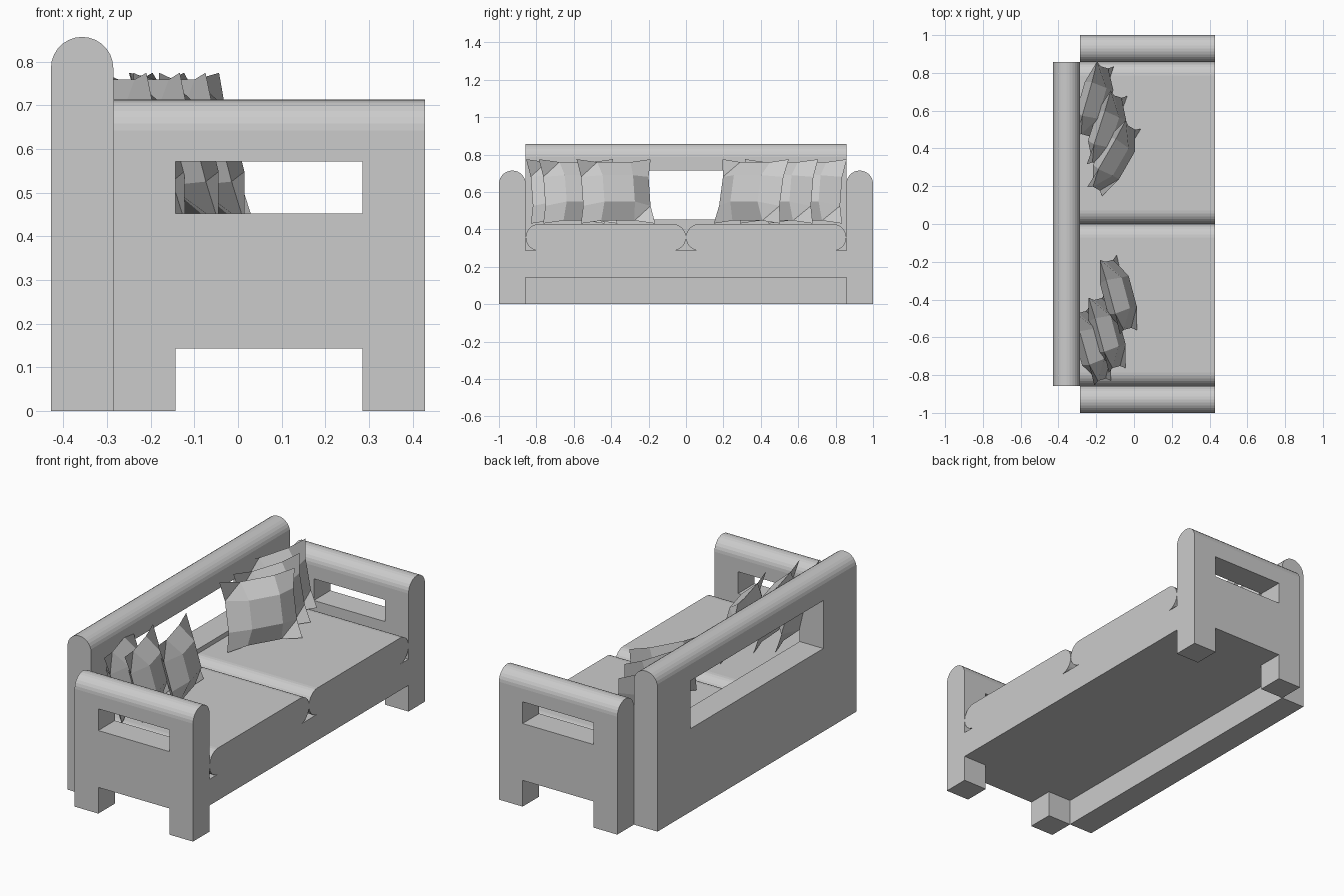
import bpy, bmesh
from math import sin, cos, pi, radians
from mathutils import Matrix

if "Cube" in bpy.data.objects:
    bpy.data.objects.remove(bpy.data.objects["Cube"])

U = 1 / 7          # the design sits on a grid of one seventh
R = U / 2


def finish(name, bm):
    bmesh.ops.recalc_face_normals(bm, faces=bm.faces)
    me = bpy.data.meshes.new(name)
    bm.to_mesh(me)
    bm.free()
    ob = bpy.data.objects.new(name, me)
    bpy.context.collection.objects.link(ob)
    return ob


def prism(name, profile, lo, hi):
    """Extrude a (y, z) profile along x."""
    bm = bmesh.new()
    face = bm.faces.new([bm.verts.new((lo, y, z)) for y, z in profile])
    new = bmesh.ops.extrude_face_region(bm, geom=[face])["geom"]
    bmesh.ops.translate(bm, vec=(hi - lo, 0, 0),
                        verts=[v for v in new if isinstance(v, bmesh.types.BMVert)])
    return finish(name, bm)


def box(name, x, y, z):
    return prism(name, [(y[0], z[0]), (y[1], z[0]), (y[1], z[1]), (y[0], z[1])], *x)


def arc(cy, cz, start, end, n=14):
    angles = [radians(start + (end - start) * i / n) for i in range(n + 1)]
    return [(cy + R * cos(a), cz + R * sin(a)) for a in angles]


def panel(name, height, lo, hi):
    """Upright slab with a half-round top, centred on y = 0."""
    return prism(name, [(-R, 0), (R, 0)] + arc(0, height - R, 0, 180), lo, hi)


def cut(ob, x, y, z):
    cutter = box("cutter", x, y, z)
    cutter.hide_render = True
    mod = ob.modifiers.new("opening", 'BOOLEAN')
    mod.operation, mod.object, mod.solver = 'DIFFERENCE', cutter, 'EXACT'
    bpy.context.view_layer.objects.active = ob
    bpy.ops.object.modifier_apply(modifier=mod.name)
    bpy.data.objects.remove(cutter)


def pillow(name, x, y, turn, lean=-15, w=0.205, h=0.178, t=0.062):
    """Low-poly throw pillow with pinched corners."""
    bm = bmesh.new()
    steps = (-1, -0.45, 0.45, 1)
    for side in (-1, 1):
        grid = []
        for u in steps:
            row = []
            for v in steps:
                inner = abs(u) < 1 and abs(v) < 1
                pu = u * (0.91 if abs(v) < 1 else 1)
                pv = v * (0.91 if abs(u) < 1 else 1)
                row.append(bm.verts.new((side * t if inner else 0, w * pu, h * pv)))
            grid.append(row)
        for i in range(3):
            for j in range(3):
                bm.faces.new((grid[i][j], grid[i + 1][j], grid[i + 1][j + 1], grid[i][j + 1]))
    bmesh.ops.remove_doubles(bm, verts=bm.verts, dist=1e-4)
    bm.transform(Matrix.Translation((x, y, 0.603)) @ Matrix.Rotation(radians(turn), 4, 'Z')
                 @ Matrix.Rotation(radians(lean), 4, 'Y'))
    return finish(name, bm)


# Arms with a slot and two feet
for side, name in ((-1, "left_arm"), (1, "right_arm")):
    arm = panel(name, 5 * U, -2 * U, 3 * U)
    cut(arm, (-U, 2 * U), (-1, 1), (0.453, 4 * U))
    cut(arm, (-U, 2 * U), (-1, 1), (-1, U))
    arm.data.transform(Matrix.Translation((0, side * 6.5 * U, 0)))

# Backrest with a long window
back = panel("backrest", 6 * U, -6 * U, 6 * U)
cut(back, (-4 * U, 4 * U), (-1, 1), (0.453, 5 * U))
back.data.transform(Matrix.Translation((-2.5 * U, 0, 0)) @ Matrix.Rotation(pi / 2, 4, 'Z'))

# Seat base and two round-ended seat cushions
box("seat_base", (-2 * U, 3 * U), (-6 * U, 6 * U), (U, 2 * U))
for side, name in ((-1, "left_seat_cushion"), (1, "right_seat_cushion")):
    c = side * 3 * U
    prism(name, arc(c + 2.5 * U, 2.5 * U, -90, 90) + arc(c - 2.5 * U, 2.5 * U, 90, 270),
          -2 * U, 3 * U)

# Throw pillows: x, y, turn
spots = [(-0.222, -0.645, 16), (-0.142, -0.577, 15), (-0.083, -0.375, 15),
         (-0.208, 0.65, -16), (-0.143, 0.497, -18), (-0.106, 0.349, -30)]
for i, spot in enumerate(spots):
    pillow(f"throw_pillow_{i + 1}", *spot)
